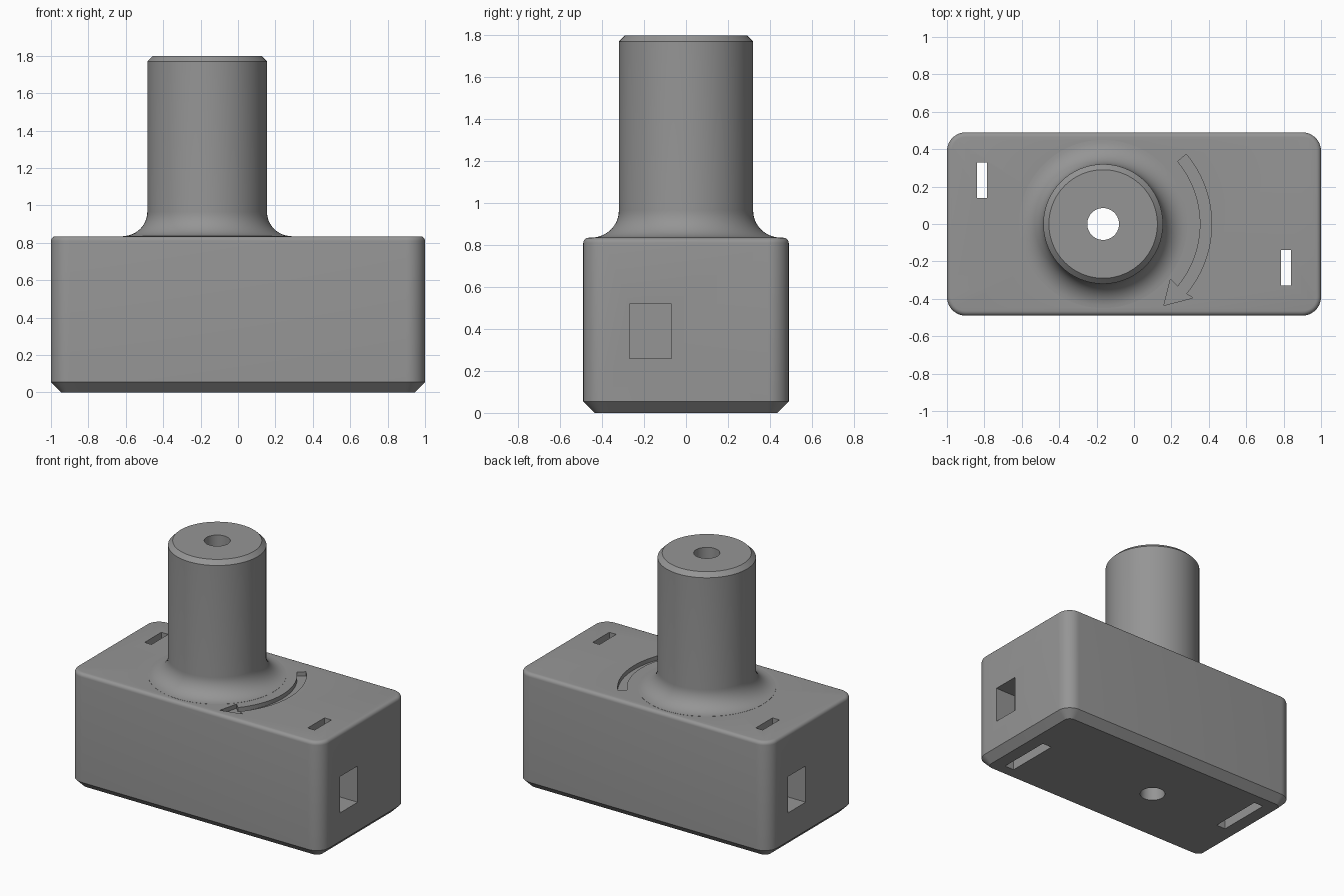
import bpy
import bmesh
from math import sin, cos, pi, radians

if "Cube" in bpy.data.objects:
    bpy.data.objects.remove(bpy.data.objects["Cube"])

grey = bpy.data.materials.new("plain grey")
grey.use_nodes = True
colour = (0.3, 0.3, 0.3, 1)
grey.diffuse_color = colour
grey.node_tree.nodes["Principled BSDF"].inputs["Base Color"].default_value = colour

SHAFT_X = -0.165
TOP = 0.835
HALF_X, HALF_Y = 1.0, 0.49


def loft(name, loops):
    """Closed solid through a stack of loops with equal point counts."""
    bm = bmesh.new()
    rings = [[bm.verts.new(p) for p in loop] for loop in loops]
    n = len(rings[0])
    for a, b in zip(rings, rings[1:]):
        for i in range(n):
            j = (i + 1) % n
            bm.faces.new((a[i], a[j], b[j], b[i]))
    bm.faces.new(rings[0][::-1])
    bm.faces.new(rings[-1])
    bmesh.ops.recalc_face_normals(bm, faces=bm.faces)
    mesh = bpy.data.meshes.new(name)
    bm.to_mesh(mesh)
    bm.free()
    obj = bpy.data.objects.new(name, mesh)
    obj.data.materials.append(grey)
    bpy.context.collection.objects.link(obj)
    return obj


def rounded_rect(inset, z, radius=0.1, steps=10):
    r = radius - inset
    points = []
    for k, (sx, sy) in enumerate(((1, 1), (-1, 1), (-1, -1), (1, -1))):
        for i in range(steps + 1):
            a = (k + i / steps) * pi / 2
            points.append((sx * (HALF_X - radius) + r * cos(a),
                           sy * (HALF_Y - radius) + r * sin(a), z))
    return points


def circle(r, z, n=96):
    return [(SHAFT_X + r * cos(2 * pi * i / n), r * sin(2 * pi * i / n), z)
            for i in range(n)]


def prism(name, outline, z0, z1):
    return loft(name, [[(x, y, z) for x, y in outline] for z in (z0, z1)])


def box(name, x0, x1, y0, y1, z0, z1):
    return prism(name, [(x0, y0), (x1, y0), (x1, y1), (x0, y1)], z0, z1)


def combine(target, tool, operation):
    mod = target.modifiers.new(operation, 'BOOLEAN')
    mod.operation = operation
    mod.solver = 'EXACT'
    mod.object = tool
    bpy.context.view_layer.objects.active = target
    bpy.ops.object.modifier_apply(modifier=mod.name)
    bpy.data.objects.remove(tool)


# Block: chamfered foot, rounded corners, softly rounded top edge
soft = 0.025
levels = [(0.055, 0), (0, 0.055)]
for i in range(6):
    a = i / 5 * pi / 2
    levels.append((soft * (1 - cos(a)), TOP - soft * (1 - sin(a))))
body = loft("knob_block", [rounded_rect(*lv) for lv in levels])

# Shaft: flared fillet at the base, chamfer at the tip
radius, flare = 0.32, 0.13
profile = [(radius + flare, 0.6)]
for i in range(13):
    a = i / 12 * pi / 2
    profile.append((radius + flare * (1 - sin(a)),
                    TOP + 0.001 + flare * (1 - cos(a))))
profile += [(radius, 1.77), (radius - 0.03, 1.8)]
combine(body, loft("shaft", [circle(*p) for p in profile]), 'UNION')

# Bore through shaft and block
combine(body, loft("bore", [circle(0.085, -0.1, 48), circle(0.085, 2, 48)]), 'DIFFERENCE')

# Slots, foot openings and end pockets, repeated by a half turn
for s in (1, -1):
    cuts = [("slot", 0.785, 0.84, -0.33, -0.14, -0.1, 1),
            ("foot_opening", 0.775, 0.85, -0.355, 0.045, -0.1, 0.2),
            ("end_pocket", 0.775, 1.1, -0.27, -0.07, 0.26, 0.52)]
    for name, x0, x1, y0, y1, z0, z1 in cuts:
        xs, ys = sorted((s * x0, s * x1)), sorted((s * y0, s * y1))
        combine(body, box(name, *xs, *ys, z0, z1), 'DIFFERENCE')

# Curved arrow engraved in the top
angles = [radians(40 - 80 * i / 24) for i in range(25)]
outline = [(SHAFT_X + 0.58 * cos(a), 0.58 * sin(a)) for a in angles]
outline += [(0.315, -0.395), (0.16, -0.435), (0.195, -0.295)]
outline += [(SHAFT_X + 0.52 * cos(a), 0.52 * sin(a)) for a in reversed(angles)]
combine(body, prism("arrow", outline, TOP - 0.03, TOP + 0.1), 'DIFFERENCE')

# Smooth curved faces, keep hard edges
bpy.ops.object.select_all(action='DESELECT')
body.select_set(True)
bpy.context.view_layer.objects.active = body
bpy.ops.object.shade_smooth_by_angle(angle=radians(30))
